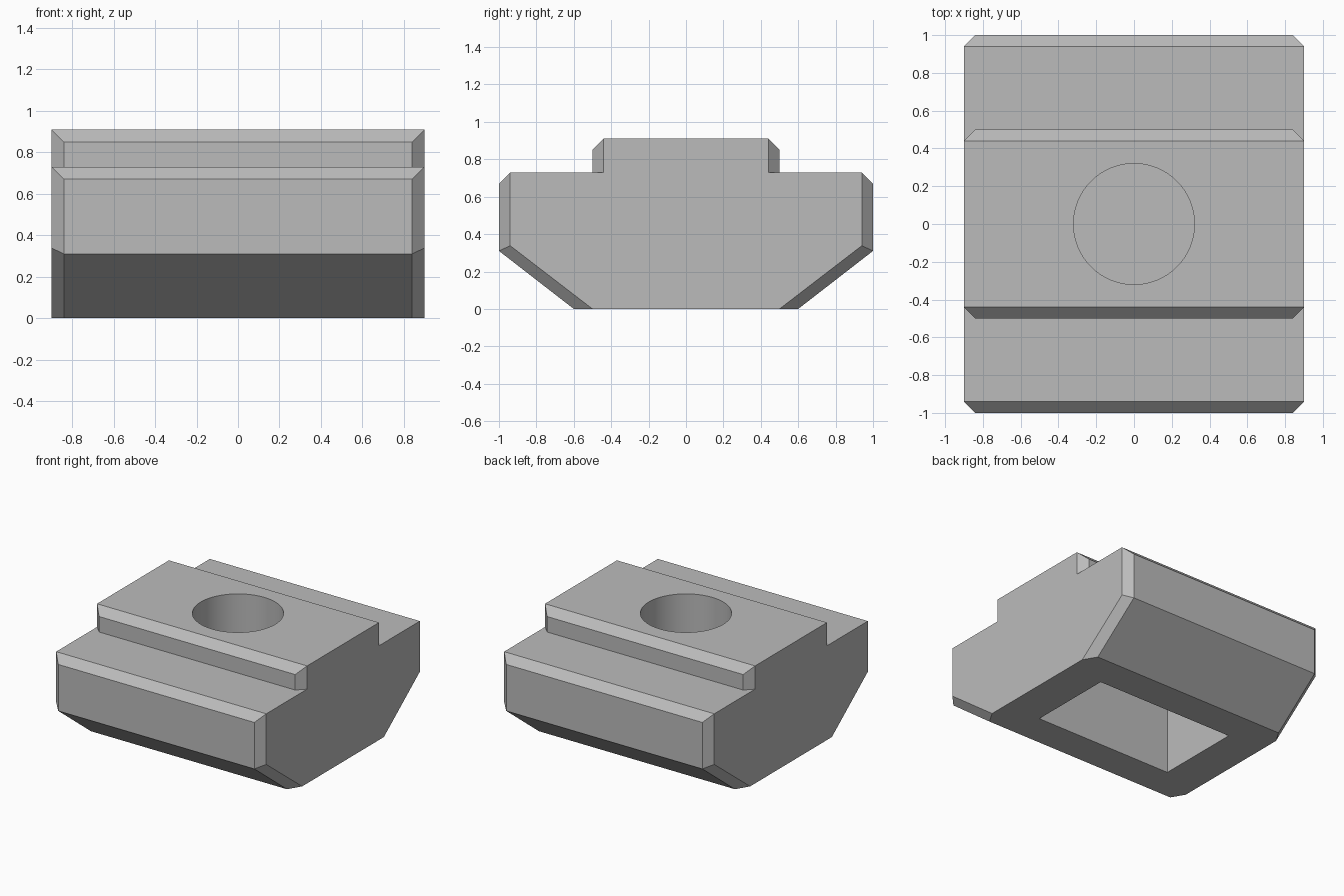
import bpy, bmesh, math

cube = bpy.data.objects.get("Cube")
if cube:
    bpy.data.objects.remove(cube, do_unlink=True)

grey = bpy.data.materials.new("plain grey")
grey.use_nodes = True
grey.diffuse_color = (0.5, 0.5, 0.5, 1)
grey.node_tree.nodes["Principled BSDF"].inputs["Base Color"].default_value = (0.5, 0.5, 0.5, 1)

# Right half profiles (y, z): full section, and the chamfered end section
full_half = [(0.6, 0), (1, 0.31), (1, 0.67), (0.94, 0.73),
             (0.5, 0.73), (0.5, 0.85), (0.44, 0.91)]
end_half = [(0.5, 0), (0.94, 0.338), (0.94, 0.73), (0.94, 0.73),
            (0.44, 0.73), (0.44, 0.91), (0.44, 0.91)]


def mirrored(half):
    return half + [(-y, z) for y, z in reversed(half)]


# Body: loft the sections along x
bm = bmesh.new()
sections = [(-0.9, end_half), (-0.84, full_half), (0.84, full_half), (0.9, end_half)]
rings = [[bm.verts.new((x, y, z)) for y, z in mirrored(half)] for x, half in sections]
for a, b in zip(rings, rings[1:]):
    for i in range(len(a)):
        j = (i + 1) % len(a)
        bm.faces.new((a[i], a[j], b[j], b[i]))
bm.faces.new(rings[0])
bm.faces.new(rings[-1])
bmesh.ops.remove_doubles(bm, verts=bm.verts, dist=0.0001)
bmesh.ops.dissolve_limit(bm, angle_limit=math.radians(0.5), verts=bm.verts, edges=bm.edges)
bmesh.ops.recalc_face_normals(bm, faces=bm.faces)
mesh = bpy.data.meshes.new("slot_nut_body")
bm.to_mesh(mesh)
bm.free()
mesh.materials.append(grey)
body = bpy.data.objects.new("slot_nut_body", mesh)
bpy.context.collection.objects.link(body)


def cut(cutter, name):
    cutter.name = name
    cutter.data.materials.append(grey)
    cutter.hide_render = True
    mod = body.modifiers.new(name, "BOOLEAN")
    mod.operation = "DIFFERENCE"
    mod.solver = "EXACT"
    mod.object = cutter
    bpy.context.view_layer.objects.active = body
    bpy.ops.object.modifier_apply(modifier=name)
    bpy.data.objects.remove(cutter, do_unlink=True)


# Rectangular pocket in the underside
pocket_depth = 0.515
bpy.ops.mesh.primitive_cube_add(size=1, location=(0, 0, pocket_depth / 2 - 0.1))
pocket = bpy.context.object
pocket.scale = (1.19, 0.68, pocket_depth + 0.2)
cut(pocket, "pocket_cutter")

# Blind round hole in the top, leaving a thin web above the pocket
hole_floor = 0.55
bpy.ops.mesh.primitive_cylinder_add(vertices=96, radius=0.32, depth=1,
                                    location=(0, 0, hole_floor + 0.5))
cut(bpy.context.object, "hole_cutter")

bpy.ops.object.select_all(action="DESELECT")
body.select_set(True)
bpy.context.view_layer.objects.active = body
bpy.ops.object.shade_smooth_by_angle(angle=math.radians(15))
